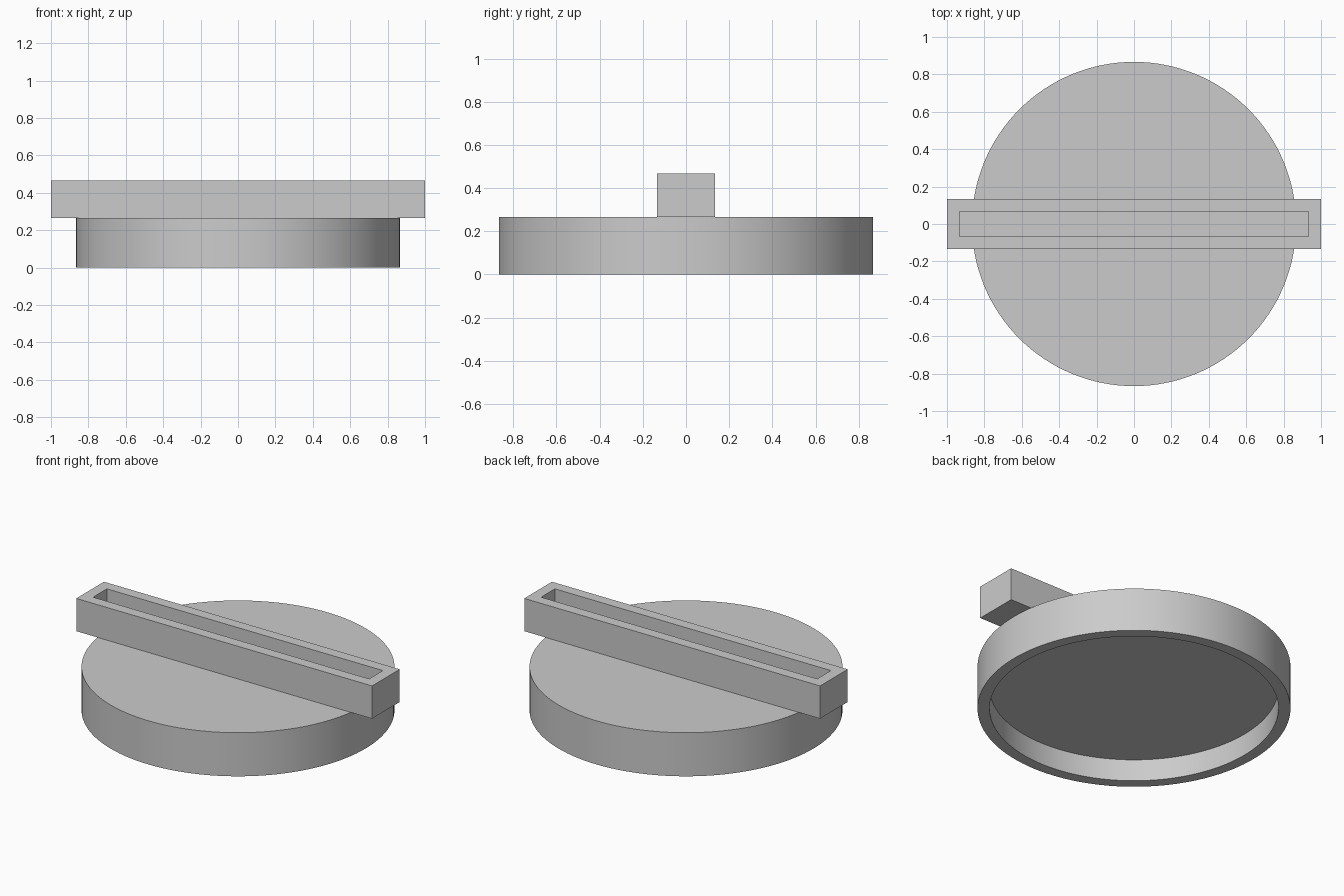
import bpy, bmesh, math

if "Cube" in bpy.data.objects:
    bpy.data.objects.remove(bpy.data.objects["Cube"])

U = 1 / 15  # wall thickness, the base module of the part


def finish(bm, name):
    bmesh.ops.recalc_face_normals(bm, faces=bm.faces)
    mesh = bpy.data.meshes.new(name)
    bm.to_mesh(mesh)
    bm.free()
    obj = bpy.data.objects.new(name, mesh)
    bpy.context.collection.objects.link(obj)
    return obj


def recess(bm, face, wall, depth):
    """Inset a flat face by the wall thickness and sink it."""
    bmesh.ops.inset_region(bm, faces=[face], thickness=wall, use_even_offset=True)
    sides = bmesh.ops.extrude_discrete_faces(bm, faces=[face])["faces"]
    bmesh.ops.translate(bm, verts=sides[0].verts, vec=-depth * face_normal(sides[0]))


def face_normal(face):
    face.normal_update()
    return face.normal.copy()


# Round cap, hollow from below
bm = bmesh.new()
bmesh.ops.create_cone(bm, cap_ends=True, segments=128, radius1=13 * U, radius2=13 * U, depth=4 * U)
bmesh.ops.translate(bm, verts=bm.verts, vec=(0, 0, 2 * U))
bm.normal_update()
recess(bm, min(bm.faces, key=lambda f: f.normal.z), U, 2 * U)
cap = finish(bm, "round_cap")
bpy.context.view_layer.objects.active = cap
cap.select_set(True)
bpy.ops.object.shade_smooth_by_angle(angle=math.radians(30))

# Grip bar across the cap, slotted from above
bm = bmesh.new()
bmesh.ops.create_cube(bm, size=1)
bmesh.ops.scale(bm, verts=bm.verts, vec=(30 * U, 4 * U, 3 * U))
bmesh.ops.translate(bm, verts=bm.verts, vec=(0, 0, 5.5 * U))
bm.normal_update()
recess(bm, max(bm.faces, key=lambda f: f.normal.z), U, 2 * U)
finish(bm, "grip_bar")
